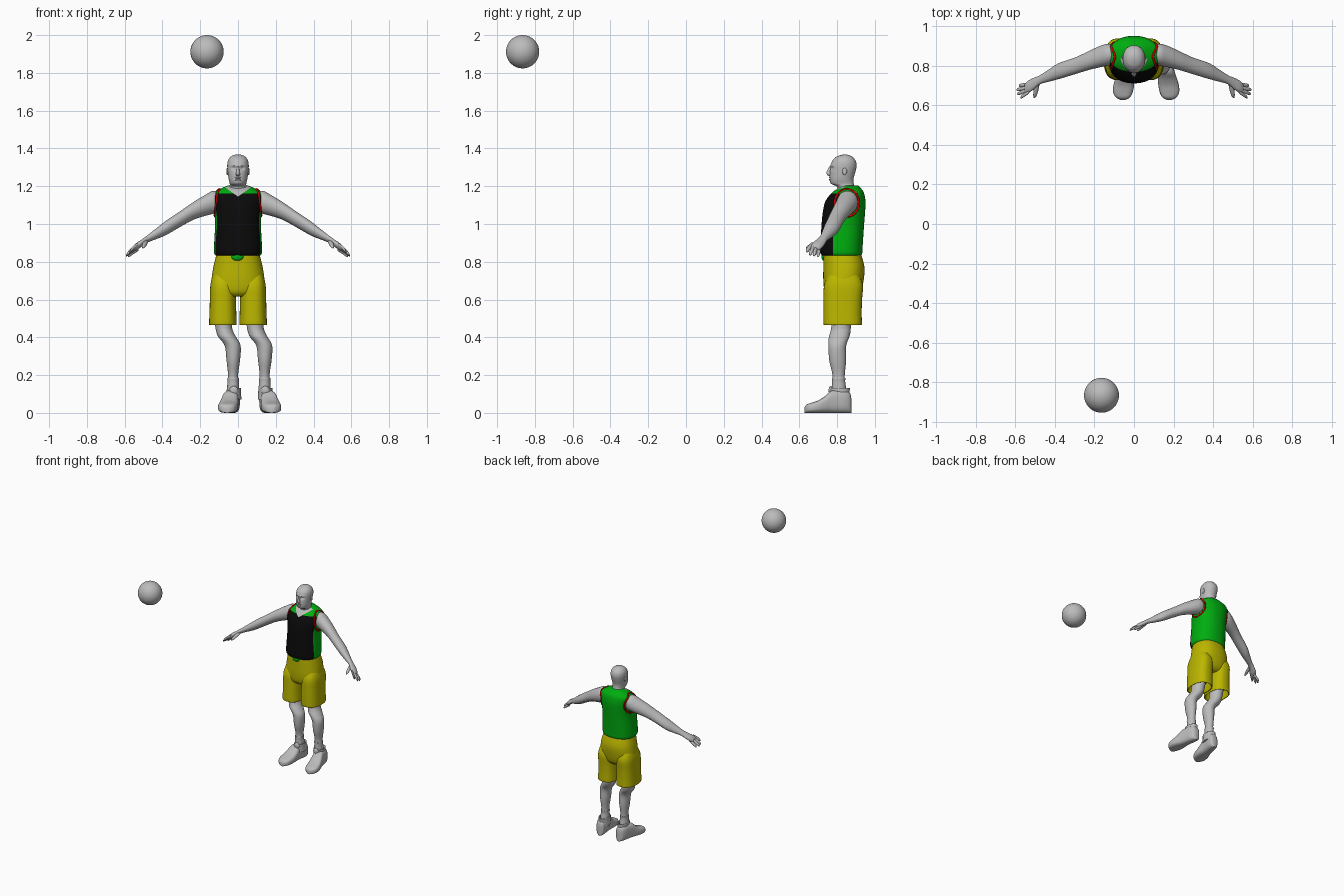
import bpy, bmesh, math
from math import cos, sin, pi, exp, copysign
from mathutils import Vector
from mathutils.bvhtree import BVHTree

if "Cube" in bpy.data.objects:
    bpy.data.objects.remove(bpy.data.objects["Cube"])


def material(name, r, g, b):
    m = bpy.data.materials.new(name)
    m.use_nodes = True
    m.diffuse_color = (r, g, b, 1)
    m.node_tree.nodes["Principled BSDF"].inputs["Base Color"].default_value = (r, g, b, 1)
    return m


GREY = material("pale grey", 0.5, 0.5, 0.5)
GREEN = material("green", 0.0, 0.42, 0.005)
BLACK = material("black", 0.003, 0.003, 0.003)
YELLOW = material("yellow", 0.5, 0.47, 0.0)
RED = material("red", 0.7, 0.0, 0.0)


def finish(name, bm, *mats, angle=50):
    bmesh.ops.recalc_face_normals(bm, faces=bm.faces[:])
    me = bpy.data.meshes.new(name)
    bm.to_mesh(me)
    bm.free()
    for m in mats:
        me.materials.append(m)
    ob = bpy.data.objects.new(name, me)
    bpy.context.collection.objects.link(ob)
    bpy.ops.object.select_all(action="DESELECT")
    ob.select_set(True)
    bpy.context.view_layer.objects.active = ob
    bpy.ops.object.shade_smooth_by_angle(angle=math.radians(angle))
    return ob


def smooth_rings(rings, sub):
    """Catmull-Rom interpolation between the key rings."""
    out = []
    for i in range(len(rings) - 1):
        a, b, c, d = (rings[max(0, min(len(rings) - 1, i + k))] for k in (-1, 0, 1, 2))
        for s in range(sub):
            t = s / sub
            out.append([q + 0.5 * t * (r - p + t * (2*p - 5*q + 4*r - e + t * (3*(q - r) + e - p)))
                        for p, q, r, e in zip(a, b, c, d)])
    return out + [list(rings[-1])]


def loft(rings, axis="z", n=32, power=2.0, sub=4, side=1):
    """Rings are (position on axis, centre u, centre v, radius u, radius v)."""
    bm = bmesh.new()
    loops = []
    for p, cu, cv, ru, rv in smooth_rings(rings, sub):
        loop = []
        for i in range(n):
            a = 2 * pi * i / n
            u = cu + ru * copysign(abs(cos(a)) ** (2 / power), cos(a))
            v = cv + rv * copysign(abs(sin(a)) ** (2 / power), sin(a))
            co = {"x": (p, u, v), "y": (u, p, v), "z": (u, v, p)}[axis]
            loop.append(bm.verts.new((side * co[0], co[1], co[2])))
        loops.append(loop)
    for a, b in zip(loops, loops[1:]):
        for i in range(n):
            j = (i + 1) % n
            bm.faces.new((a[i], a[j], b[j], b[i]))
    bm.faces.new(loops[0])
    bm.faces.new(loops[-1])
    return bm


def body(rows, cx=0):
    """Rows are (height, half width, front y, back y)."""
    return [(z, cx, (f + b) / 2, w, (b - f) / 2) for z, w, f, b in rows]


def ellipsoid(name, centre, radii, mat):
    bm = bmesh.new()
    bmesh.ops.create_uvsphere(bm, u_segments=20, v_segments=12, radius=1)
    for v in bm.verts:
        v.co = Vector(c + r * k for c, r, k in zip(centre, radii, v.co))
    return finish(name, bm, mat)


# Ball
ball = bmesh.new()
bmesh.ops.create_uvsphere(ball, u_segments=48, v_segments=32, radius=0.088)
bmesh.ops.translate(ball, verts=ball.verts[:], vec=(-0.164, -0.865, 1.912))
finish("ball", ball, GREY)

# Head and neck, with hollowed eye sockets and a mouth line
head = loft(body([
    (1.13, .07, .79, .91), (1.17, .056, .80, .905), (1.195, .047, .80, .893),
    (1.205, .044, .785, .89), (1.215, .044, .766, .888), (1.24, .05, .76, .887),
    (1.28, .055, .762, .898), (1.31, .057, .766, .903), (1.335, .053, .775, .898),
    (1.355, .04, .795, .882), (1.365, .022, .82, .862), (1.368, .004, .838, .846)]),
    n=56, sub=6, power=2.1)
for v in head.verts:
    if v.co.y < .82:
        eyes = exp(-((abs(v.co.x) - .023) / .012) ** 2 - ((v.co.z - 1.295) / .009) ** 2)
        mouth = exp(-(v.co.x / .02) ** 2 - ((v.co.z - 1.24) / .004) ** 2)
        brow = exp(-((abs(v.co.x) - .02) / .018) ** 2 - ((v.co.z - 1.31) / .006) ** 2)
        v.co.y += .01 * eyes + .004 * mouth - .004 * brow
finish("head", head, GREY)
finish("nose", loft([(1.254, 0, .765, .006, .008), (1.262, 0, .759, .012, .013),
                     (1.275, 0, .757, .009, .013), (1.305, 0, .766, .005, .007)], n=16), GREY)
for z in (1.246, 1.234):
    ellipsoid("lip", (0, .763, z), (.017, .006, .005), GREY)

# Shirt: cut along the colour borders, then coloured by region
shirt = loft(body([
    (.832, .118, .722, .925), (.845, .126, .712, .933), (.88, .127, .711, .935),
    (1.0, .121, .718, .943), (1.06, .124, .724, .948), (1.12, .129, .738, .95),
    (1.165, .125, .772, .942), (1.19, .085, .805, .925), (1.205, .05, .835, .91)]),
    n=64, power=2.25)
surface = BVHTree.FromBMesh(shirt)
for point, normal in (((0, .778, 1.03), (0, 1, 0)), ((0, .778, 1.03), (0, 1, -.27)),
                      ((0, 0, 1.162), (0, 0, 1)), ((0, 0, 1.145), (-.7, 0, 1)),
                      ((0, 0, 1.145), (.7, 0, 1))):
    bmesh.ops.bisect_plane(shirt, geom=shirt.verts[:] + shirt.edges[:] + shirt.faces[:],
                           plane_co=point, plane_no=normal)
for f in shirt.faces:
    x, y, z = f.calc_center_median()
    if y < .84 and z > 1.145 + .7 * abs(x):
        f.material_index = 2
    elif z < 1.162 and y < .778 + .27 * max(0, z - 1.03):
        f.material_index = 1
finish("shirt", shirt, GREEN, BLACK, GREY)
ellipsoid("shirt_tail", (-.003, .731, .826), (.032, .014, .021), GREEN)

# Shorts: seat plus two wide legs turned in at the hem
finish("shorts_seat", loft(body([
    (.85, .108, .735, .92), (.835, .115, .728, .928), (.77, .131, .727, .945),
    (.70, .14, .727, .94), (.64, .135, .735, .925), (.615, .09, .76, .90)]),
    n=48, power=2.3), YELLOW)
for side, label in ((1, "left"), (-1, "right")):
    finish(label + "_shorts_leg", loft(body([
        (.74, .05, .76, .91), (.68, .066, .732, .936), (.60, .069, .728, .932),
        (.53, .071, .727, .93), (.472, .073, .727, .931), (.468, .07, .732, .926),
        (.475, .066, .737, .92), (.53, .06, .75, .91)], .08), side=side, power=2.5, n=40),
        YELLOW, angle=60)

# Legs and shoes share one shape, shifted sideways, with feet turned out
for side, label, shift in ((1, "left", .167), (-1, "right", 0)):
    leg = [(.62, -.083, .83, .055, .07), (.47, -.077, .822, .045, .053),
           (.43, -.07, .818, .045, .053), (.40, -.056, .81, .047, .054),
           (.355, -.028, .801, .042, .047), (.28, -.025, .803, .036, .045),
           (.22, -.026, .807, .028, .035), (.187, -.026, .808, .027, .032),
           (.183, -.026, .808, .031, .036), (.165, -.026, .808, .030, .035),
           (.12, -.026, .81, .032, .038), (.06, -.026, .81, .03, .036)]
    finish(label + "_leg", loft([(z, x + shift, y, a, b) for z, x, y, a, b in leg]), GREY)

    heel = -.022 + shift
    shoe = []
    for y, width, top in ((.876, .012, .07), (.868, .029, .105), (.84, .038, .118),
                          (.80, .04, .12), (.765, .043, .115), (.735, .048, .088),
                          (.70, .052, .066), (.665, .049, .054), (.64, .036, .045),
                          (.627, .013, .03)):
        turn = side * .034 * min(1, (.876 - y) / .2)
        shoe.append((y, heel + turn, top / 2, width, top / 2))
    finish(label + "_shoe", loft(shoe, "y", power=2.9), GREY)
    finish(label + "_shoe_collar", loft([
        (.07, heel, .812, .04, .055), (.11, heel, .812, .038, .054),
        (.13, heel, .812, .037, .056), (.128, heel, .812, .033, .05),
        (.10, heel, .812, .028, .04)]), GREY)
    ellipsoid(label + "_shoe_tongue", (heel, .766, .118), (.022, .011, .025), GREY)

# Arms, hands, ears and armhole trim on both sides
for side, label in ((1, "left"), (-1, "right")):
    finish(label + "_arm", loft([
        (.085, .858, 1.115, .045, .052), (.13, .855, 1.115, .055, .061),
        (.17, .846, 1.10, .054, .056), (.235, .823, 1.07, .047, .047),
        (.30, .798, 1.03, .042, .042), (.38, .772, .98, .040, .038),
        (.43, .75, .95, .031, .029), (.476, .728, .923, .023, .020),
        (.51, .707, .899, .030, .019), (.538, .69, .88, .031, .019),
        (.553, .682, .869, .022, .013)], "x", side=side), GREY)

    fingers = (("index", (.53, .668, .892), (.574, .638, .853)),
               ("middle", (.535, .678, .884), (.591, .656, .836)),
               ("ring", (.535, .69, .875), (.594, .677, .832)),
               ("little", (.528, .705, .868), (.582, .699, .829)))
    for finger, a, b in fingers:
        path = []
        for t, r in ((0, .009), (.5, .0095), (.85, .008), (1, .002)):
            p = Vector(a).lerp(Vector(b), t)
            path.append((p.x, p.y, p.z + .01 * t * (1 - t), r, r * 1.2))
        finish(label + "_" + finger + "_finger", loft(path, "x", n=12, side=side), GREY)
    finish(label + "_thumb", loft([
        (.71, .488, .906, .012, .012), (.675, .495, .892, .012, .011),
        (.65, .50, .881, .009, .009), (.636, .503, .874, .003, .003)],
        "y", n=12, side=side), GREY)

    ellipsoid(label + "_ear", (side * .056, .84, 1.278), (.006, .012, .019), GREY)

    # Thin band that follows the shirt surface around the arm
    trim = bmesh.new()
    n, m = 48, 8
    loops = []
    for i in range(n):
        a = 2 * pi * i / n
        y, z = .852 + .064 * cos(a), 1.112 + .072 * sin(a)
        hit = surface.ray_cast(Vector((side * .4, y, z)), Vector((-side, 0, 0)))[0]
        x = hit.x if hit else side * .08
        loops.append([trim.verts.new((x + .006 * sin(2 * pi * j / m),
                                      y + .006 * cos(2 * pi * j / m) * cos(a),
                                      z + .006 * cos(2 * pi * j / m) * sin(a)))
                      for j in range(m)])
    for i in range(n):
        p, q = loops[i], loops[(i + 1) % n]
        for j in range(m):
            k = (j + 1) % m
            trim.faces.new((p[j], p[k], q[k], q[j]))
    finish(label + "_armhole_trim", trim, RED)
